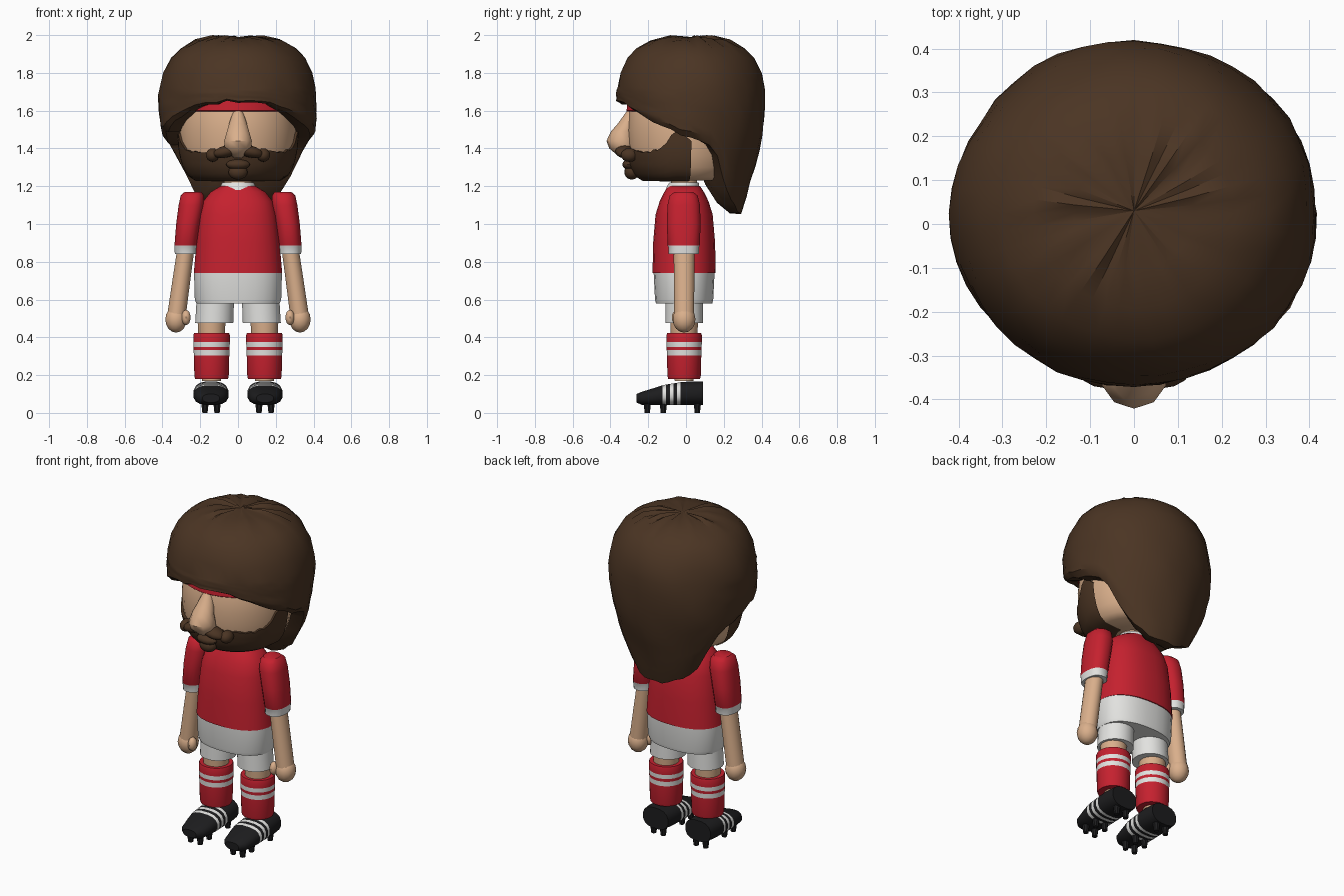
import bpy, bmesh, math, random
from mathutils import Matrix, Vector

random.seed(4)
if "Cube" in bpy.data.objects:
    bpy.data.objects.remove(bpy.data.objects["Cube"], do_unlink=True)


def material(name, color):
    m = bpy.data.materials.new(name)
    m.use_nodes = True
    m.diffuse_color = (*color, 1)
    bsdf = next(n for n in m.node_tree.nodes if n.type == "BSDF_PRINCIPLED")
    bsdf.inputs["Base Color"].default_value = (*color, 1)
    bsdf.inputs["Roughness"].default_value = 0.8
    return m


RED = material("shirt red", (0.56, 0.015, 0.028))
WHITE = material("cloth white", (0.76, 0.76, 0.74))
SKIN = material("skin", (0.7, 0.43, 0.26))
HAIR = material("hair brown", (0.07, 0.035, 0.017))
BLACK = material("boot black", (0.012, 0.012, 0.013))


def finish(name, bm, mats, angle=40):
    bmesh.ops.recalc_face_normals(bm, faces=bm.faces[:])
    me = bpy.data.meshes.new(name)
    bm.to_mesh(me)
    bm.free()
    for m in mats:
        me.materials.append(m)
    me.shade_smooth()
    me.set_sharp_from_angle(angle=math.radians(angle))
    ob = bpy.data.objects.new(name, me)
    bpy.context.collection.objects.link(ob)
    return ob


def signed_pow(v, p):
    return math.copysign(abs(v) ** p, v)


def loft(name, rings, mats, seg=20, axis="Z", power=1.0, bands=None, angle=40):
    """Rings are (station, centre a, centre b, radius a, radius b) along an axis."""
    bm = bmesh.new()
    loops = []
    for t, a, b, ra, rb in rings:
        loop = []
        for i in range(seg):
            w = math.tau * (i + 0.5) / seg
            u = a + ra * signed_pow(math.cos(w), power)
            v = b + rb * signed_pow(math.sin(w), power)
            loop.append(bm.verts.new((u, v, t) if axis == "Z" else (u, t, v)))
        loops.append(loop)
    for k, (lo, hi) in enumerate(zip(loops, loops[1:])):
        for i in range(seg):
            j = (i + 1) % seg
            f = bm.faces.new((lo[i], lo[j], hi[j], hi[i]))
            f.material_index = bands[k] if bands else 0
    bm.faces.new(loops[0]).material_index = bands[0] if bands else 0
    bm.faces.new(loops[-1]).material_index = bands[-1] if bands else 0
    return finish(name, bm, mats, angle)


def ball(name, center, radii, mat, tilt=0, seg=14):
    bm = bmesh.new()
    mx = Matrix.Translation(center) @ Matrix.Rotation(tilt, 4, "Y") @ Matrix.Diagonal((*radii, 1))
    bmesh.ops.create_uvsphere(bm, u_segments=seg, v_segments=8, radius=1, matrix=mx)
    return finish(name, bm, [mat])


def interp(table, x):
    for (x0, y0), (x1, y1) in zip(table, table[1:]):
        if x <= x1:
            return y0 + (y1 - y0) * max(0, (x - x0) / (x1 - x0))
    return table[-1][1]


# Torso, collar and shorts
loft("shirt", [(0.74, 0, -0.01, 0.235, 0.168), (0.9, 0, -0.01, 0.222, 0.165),
               (1.05, 0, -0.01, 0.205, 0.152), (1.12, 0, -0.01, 0.185, 0.13),
               (1.17, 0, -0.01, 0.145, 0.105), (1.2, 0, -0.01, 0.095, 0.085)],
     [RED], seg=28, power=0.85)
loft("shorts", [(0.58, 0, -0.01, 0.222, 0.15), (0.6, 0, -0.01, 0.23, 0.155),
                (0.74, 0, -0.01, 0.234, 0.162)], [WHITE], seg=28, power=0.85)
loft("neck", [(1.15, 0, -0.01, 0.075, 0.07), (1.27, 0, -0.01, 0.075, 0.07)], [SKIN])
loft("collar", [(1.18, 0, -0.015, 0.1, 0.094), (1.2, 0, -0.015, 0.094, 0.086),
                (1.22, 0, -0.01, 0.084, 0.078)], [WHITE])

for s, side in ((1, "left"), (-1, "right")):
    x = 0.14 * s
    # Legs
    loft(side + "_shorts_leg", [(0.475, x * 0.9, -0.01, 0.102, 0.1),
                                (0.62, x * 0.85, -0.01, 0.1, 0.1)], [WHITE])
    loft(side + "_leg", [(0.17, x, -0.01, 0.05, 0.05), (0.38, x, -0.01, 0.07, 0.07),
                         (0.52, x, -0.01, 0.076, 0.076)], [SKIN])
    sock = [(z, x, -0.01, r, r * 0.97) for z, r in
            ((0.18, 0.088), (0.195, 0.092), (0.305, 0.095), (0.333, 0.096),
             (0.35, 0.097), (0.375, 0.098), (0.41, 0.098), (0.422, 0.094))]
    loft(side + "_sock", sock, [RED, WHITE], bands=[0, 0, 1, 0, 1, 0, 0])

    # Boots with three stripes and studs
    xb = 0.143 * s
    profile = ((-0.262, 0.055, 0.1), (-0.235, 0.042, 0.112), (-0.17, 0.04, 0.132),
               (-0.125, 0.04, 0.147), (-0.106, 0.04, 0.151), (-0.086, 0.04, 0.154),
               (-0.067, 0.04, 0.157), (-0.047, 0.04, 0.16), (-0.03, 0.04, 0.163),
               (0.03, 0.04, 0.168), (0.09, 0.042, 0.168))
    widths = [0.045, 0.072, 0.087] + [0.093] * 7 + [0.085]
    boot = [(y, xb, (lo + hi) / 2, w, (hi - lo) / 2) for (y, lo, hi), w in zip(profile, widths)]
    loft(side + "_boot", boot, [BLACK, WHITE], seg=16, axis="Y", power=0.8,
         bands=[0, 0, 0, 1, 0, 1, 0, 1, 0, 0])
    for y in (-0.205, -0.12, 0.06):
        for dx in (-0.032, 0.032):
            loft(side + "_stud", [(0, xb + dx, y, 0.015, 0.015),
                                  (0.06, xb + dx, y, 0.022, 0.022)], [BLACK], seg=8)

    # Arms
    loft(side + "_sleeve", [(0.84, 0.277 * s, -0.012, 0.058, 0.08),
                            (0.88, 0.277 * s, -0.012, 0.06, 0.083),
                            (0.885, 0.277 * s, -0.012, 0.06, 0.086),
                            (1.0, 0.263 * s, -0.012, 0.065, 0.09),
                            (1.1, 0.247 * s, -0.012, 0.068, 0.087),
                            (1.15, 0.242 * s, -0.012, 0.062, 0.075),
                            (1.17, 0.238 * s, -0.012, 0.045, 0.05)],
         [WHITE, RED], power=0.85, bands=[0, 0, 1, 1, 1, 1])
    loft(side + "_arm", [(0.52, 0.325 * s, -0.01, 0.05, 0.053),
                         (0.7, 0.3 * s, -0.01, 0.048, 0.055),
                         (0.87, 0.276 * s, -0.01, 0.046, 0.056)], [SKIN])
    ball(side + "_hand", (0.328 * s, -0.01, 0.495), (0.058, 0.06, 0.07), SKIN)
    ball(side + "_thumb", (0.275 * s, -0.045, 0.505), (0.025, 0.03, 0.04), SKIN, seg=10)

    # Moustache halves
    ball(side + "_moustache", (0.06 * s, -0.325, 1.385), (0.075, 0.05, 0.032), HAIR, 0.25 * s)
    ball(side + "_moustache_curl", (0.135 * s, -0.3, 1.365), (0.036, 0.045, 0.036), HAIR)

# Head and headband
HEAD = ((1.23, 0.21), (1.25, 0.25), (1.3, 0.28), (1.36, 0.297), (1.42, 0.306),
        (1.5, 0.31), (1.6, 0.3), (1.7, 0.26), (1.78, 0.16))
loft("head", [(z, 0, -0.005, r, r * 0.98) for z, r in HEAD], [SKIN], seg=32)
loft("headband", [(z, 0, -0.005, r, r) for z, r in ((1.595, 0.304), (1.6, 0.311),
     (1.655, 0.305), (1.66, 0.29))], [RED], seg=32)
nose = ((1.6, -0.29, 0.022), (1.57, -0.297, 0.036), (1.53, -0.312, 0.05), (1.49, -0.335, 0.062),
        (1.44, -0.344, 0.077), (1.4, -0.333, 0.073), (1.365, -0.32, 0.045), (1.35, -0.31, 0.02))
loft("nose", [(z, 0, y, r, r) for z, y, r in nose], [SKIN], seg=10)
ball("chin_tuft", (0, -0.287, 1.275), (0.052, 0.04, 0.04), HAIR)
ball("lip_tuft", (0, -0.297, 1.315), (0.065, 0.04, 0.028), HAIR)

# Beard: front shell of the jaw with sideburns
bm = bmesh.new()
N, M = 40, 8
grid = []
for i in range(N + 1):
    w = math.pi * 1.5 + (i / N - 0.5) * math.radians(192)
    c, d = math.cos(w), math.sin(w)
    top = interp(((-1, 1.385), (-0.45, 1.385), (-0.15, 1.49), (0.2, 1.42)), d)
    top += random.uniform(-0.01, 0.01)
    col = [bm.verts.new((c * 0.1, d * 0.1, 1.226))]
    for k in range(M + 1):
        z = 1.227 + (top - 1.227) * k / M
        r = interp(HEAD, z) + 0.012
        col.append(bm.verts.new((c * r, d * r - 0.005, z)))
    col.append(bm.verts.new((c * 0.27, d * 0.27, top)))
    grid.append(col)
for a, b in zip(grid, grid[1:]):
    for k in range(len(a) - 1):
        bm.faces.new((a[k], b[k], b[k + 1], a[k + 1]))
finish("beard", bm, [HAIR])

# Hair: domed cap whose rim rises at the brow and drops to a long tail behind
WIDTH = ((1.07, 0.72), (1.2, 0.78), (1.3, 0.86), (1.4, 0.93), (1.5, 0.98), (1.6, 1.0), (1.7, 1.0),
         (1.8, 0.95), (1.88, 0.85), (1.93, 0.73), (1.97, 0.55), (1.99, 0.33))
RIM = ((-1, 1.65), (-0.85, 1.61), (-0.5, 1.53), (0, 1.46), (0.3, 1.41), (0.45, 1.35),
       (0.6, 1.2), (0.8, 1.1), (1, 1.06))
bm = bmesh.new()
N, LOW = 44, 8
crown = bm.verts.new((0, 0.03, 1.99))
core = bm.verts.new((0, 0.03, 1.5))
cols = []
for i in range(N):
    w = math.tau * i / N
    c, d = math.cos(w), math.sin(w)
    rim = interp(RIM, d) + random.uniform(-0.012, 0.012)
    heights = [1.99, 1.97, 1.93, 1.88, 1.8]
    heights += [1.72 + (rim - 1.72) * k / LOW for k in range(LOW + 1)]
    pts = []
    for z in heights:
        r = interp(WIDTH, z) * (1 + 0.008 * math.sin(5 * w + 14 * z)) * random.uniform(0.99, 1.005)
        zz = z + (random.uniform(-0.01, 0.01) if z > 1.95 else 0)
        pts.append((r, zz))
    edge = pts[-1][0]
    pts[-1] = (edge * 0.95, rim)
    pts += [(edge * 0.74, rim + 0.005), (edge * 0.5, rim + 0.06), (edge * 0.27, rim + 0.16)]
    cols.append([bm.verts.new((0.418 * r * c, 0.025 + 0.395 * r * d, z)) for r, z in pts])
for i, a in enumerate(cols):
    b = cols[(i + 1) % N]
    bm.faces.new((crown, a[0], b[0]))
    bm.faces.new((core, b[-1], a[-1]))
    for k in range(len(a) - 1):
        bm.faces.new((a[k], a[k + 1], b[k + 1], b[k]))
finish("hair", bm, [HAIR], 35)
